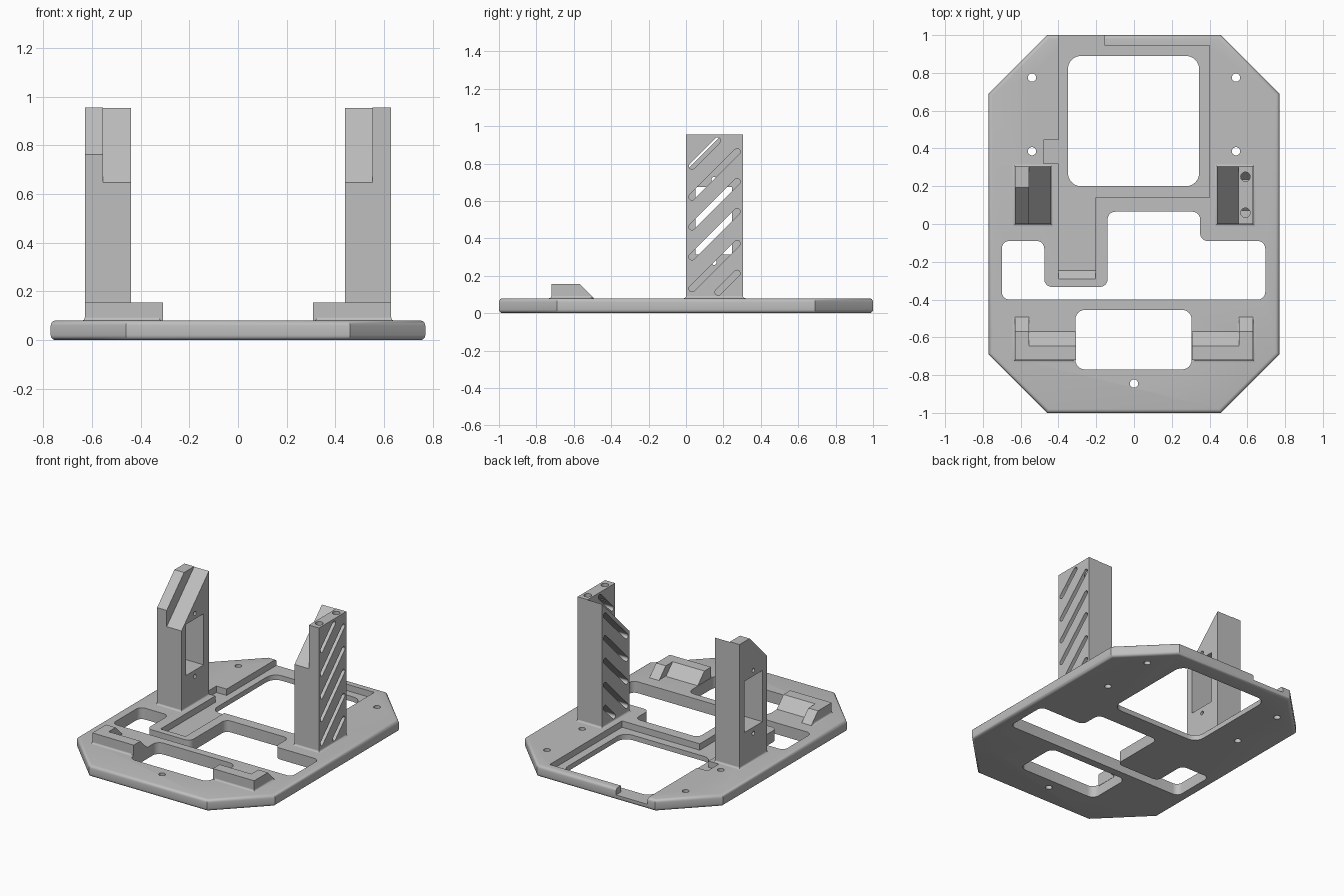
import bpy
import bmesh
from math import sin, cos, pi, atan2

cube = bpy.data.objects.get("Cube")
if cube:
    bpy.data.objects.remove(cube, do_unlink=True)

grey = bpy.data.materials.new("matte grey")
grey.use_nodes = True
grey.diffuse_color = (0.52, 0.52, 0.52, 1)
grey.node_tree.nodes["Principled BSDF"].inputs["Base Color"].default_value = grey.diffuse_color

T = 0.08      # plate thickness
TOP = 0.955   # tower height


def make_object(name, bm):
    bmesh.ops.recalc_face_normals(bm, faces=bm.faces)
    mesh = bpy.data.meshes.new(name)
    bm.to_mesh(mesh)
    bm.free()
    mesh.materials.append(grey)
    obj = bpy.data.objects.new(name, mesh)
    bpy.context.collection.objects.link(obj)
    return obj


def prism(name, profile, axis, lo, hi, bevel=0):
    """Extrude an (x, y) profile along z, or a (y, z) profile along x."""
    place = (lambda a, b, h: (a, b, h)) if axis == "z" else (lambda a, b, h: (h, a, b))
    bm = bmesh.new()
    loops = [[bm.verts.new(place(a, b, h)) for a, b in profile] for h in (lo, hi)]
    caps = [bm.faces.new(loop) for loop in loops]
    n = len(profile)
    for i in range(n):
        j = (i + 1) % n
        bm.faces.new((loops[0][i], loops[0][j], loops[1][j], loops[1][i]))
    if bevel:
        bmesh.ops.recalc_face_normals(bm, faces=bm.faces)
        rims = [e for f in caps for e in f.edges]
        bmesh.ops.bevel(bm, geom=rims, offset=bevel, segments=4, profile=0.5, affect="EDGES")
    return make_object(name, bm)


def rect(x0, x1, y0, y1):
    return [(x0, y0), (x1, y0), (x1, y1), (x0, y1)]


def circle(x, y, r, n=24):
    return [(x + r * cos(2 * pi * i / n), y + r * sin(2 * pi * i / n)) for i in range(n)]


def rounded(points, r, n=6):
    """Round every right-angled corner of a polygon."""
    out = []
    for i, (x, y) in enumerate(points):
        arms = []
        for qx, qy in (points[i - 1], points[(i + 1) % len(points)]):
            d = ((qx - x) ** 2 + (qy - y) ** 2) ** 0.5
            arms.append(((qx - x) / d * r, (qy - y) / d * r))
        (ux, uy), (vx, vy) = arms
        for k in range(n + 1):
            s, c = 1 - sin(k * pi / 2 / n), 1 - cos(k * pi / 2 / n)
            out.append((x + ux * s + vx * c, y + uy * s + vy * c))
    return out


def capsule(a0, b0, a1, b1, r, n=8):
    """Slot outline between two end centres."""
    t = atan2(b1 - b0, a1 - a0)
    arc = lambda a, b, start: [(a + r * cos(start + pi * k / n), b + r * sin(start + pi * k / n))
                               for k in range(n + 1)]
    return arc(a1, b1, t - pi / 2) + arc(a0, b0, t + pi / 2)


def cut(obj, cutters):
    """Subtract the cutters and remove them afterwards."""
    for c in cutters:
        c.hide_render = True
        mod = obj.modifiers.new("cut", "BOOLEAN")
        mod.operation, mod.solver, mod.object = "DIFFERENCE", "EXACT", c
    bpy.context.view_layer.update()
    deps = bpy.context.evaluated_depsgraph_get()
    mesh = bpy.data.meshes.new_from_object(obj.evaluated_get(deps))
    obj.modifiers.clear()
    obj.data = mesh
    for c in cutters:
        bpy.data.objects.remove(c, do_unlink=True)


def smooth(obj):
    bpy.ops.object.select_all(action="DESELECT")
    obj.select_set(True)
    bpy.context.view_layer.objects.active = obj
    bpy.ops.object.shade_smooth_by_angle(angle=0.6)


def fillet(name, x0, x1, y0, y1, r=0.012, n=4):
    """Small concave skirt where an upright meets the plate."""
    bm = bmesh.new()
    loops = []
    for k in range(n + 1):
        t = k * pi / 2 / n
        o, z = r * (1 - sin(t)), T + r * (1 - cos(t))
        loops.append([bm.verts.new((x, y, z)) for x, y in rect(x0 - o, x1 + o, y0 - o, y1 + o)])
    for a, b in zip(loops, loops[1:]):
        for i in range(4):
            j = (i + 1) % 4
            bm.faces.new((a[i], a[j], b[j], b[i]))
    smooth(make_object(name, bm))


# Base plate: octagon with rounded rims
plate = prism("base_plate", [(-.46, -1), (.46, -1), (.77, -.69), (.77, .69),
                             (.46, 1), (-.46, 1), (-.77, .69), (-.77, -.69)], "z", 0, T, 0.02)
openings = [
    rounded(rect(-.35, .345, .2, .89), .07),
    rounded(rect(-.31, .305, -.77, -.455), .05),
    rounded([(-.7, -.4), (.695, -.4), (.695, -.09), (.35, -.09), (.35, .065), (-.14, .065),
             (-.14, -.333), (-.475, -.333), (-.475, -.09), (-.7, -.09)], .04),
    circle(0, -.845, .022),
]
openings += [circle(s * .54, y, .022) for s in (-1, 1) for y in (.385, .775)]
cutters = [prism("opening", o, "z", -.1, .2) for o in openings]

# Shallow tray recess, open at the back edge
cutters.append(prism("recess", [(-.4, 1.1), (-.4, .445), (-.48, .445), (-.48, .32), (-.4, .32),
                                (-.4, -.29), (-.205, -.29), (-.205, .14), (.4, .14),
                                (.4, .945), (-.155, .945), (-.155, 1.1)], "z", .035, .2))
cut(plate, cutters)
smooth(plate)
prism("recess_ramp", [(-.29, .034), (-.245, .034), (-.245, .035), (-.29, T)], "x", -.4, -.205)


# Towers
def tower(name, x0, x1):
    fillet(name + "_fillet", x0, x1, 0, .305)
    return prism(name, rect(x0, x1, 0, .305), "z", T - .01, TOP)


def slope_cutter(x0, x1, z):
    """Removes everything above a 45 degree slope that starts at height z on the front."""
    return prism("slope", [(-.1, z - .1), (.4, z + .4), (.4, 1.3), (-.1, 1.3)], "x", x0, x1)


# Left tower: diagonal vents, sloped inner half, two screw holes on top
left = tower("left_tower", .44, .63)
r = .017
vents = [(.015, .77, .185), (.015, .605, .29), (.015, .445, .29),
         (.015, .285, .29), (.015, .115, .29), (.155, .095, .29)]
cutters = [prism("vent", capsule(y0 + r, z0 + r, y1 - r, z0 + y1 - y0 - r, r), "x", .3, .8)
           for y0, z0, y1 in vents]
cutters.append(slope_cutter(.3, .552, .648))
cutters += [prism("screw_hole", circle(.59, y, .025), "z", .85, 1.1) for y in (.06, .25)]
cut(left, cutters)
smooth(left)

# Right tower: stepped slope, window with a screw hole above and below
right = tower("right_tower", -.63, -.44)
cutters = [slope_cutter(-.555, -.3, .648), slope_cutter(-.8, -.555, .762),
           prism("window", rect(.05, .247, .315, .675), "x", -.8, -.3)]
cutters += [prism("screw_hole", circle(.15, z, .014, 16), "x", -.8, -.3) for z in (.272, .715)]
cut(right, cutters)
smooth(right)


# Front corner brackets: a long arm and an end arm, each with a sloped back
def bracket_arm(name, s, x0, x1, back):
    lo, hi = sorted((s * x0, s * x1))
    prism(name, [(-.72, T - .01), (back, T - .01), (back, T),
                 (back - .075, .155), (-.72, .155)], "x", lo, hi)


for side, s in (("left", 1), ("right", -1)):
    bracket_arm(side + "_bracket_arm", s, .308, .555, -.57)
    bracket_arm(side + "_bracket_end", s, .555, .63, -.493)
    lo, hi = sorted((s * .325, s * .63))
    fillet(side + "_bracket_fillet", lo, hi, -.72, -.59)
    lo, hi = sorted((s * .56, s * .63))
    fillet(side + "_bracket_end_fillet", lo, hi, -.72, -.51)
